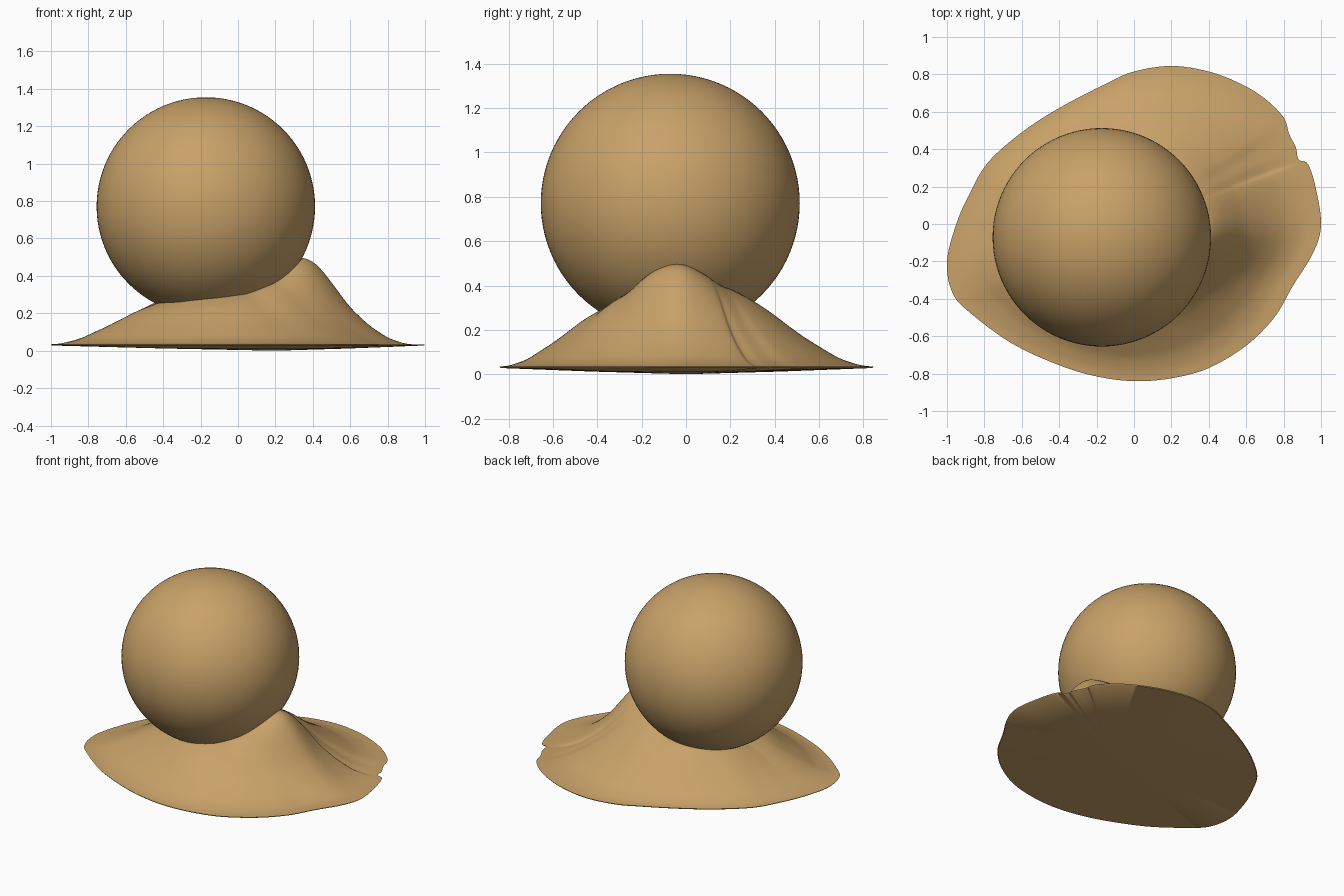
import bpy, bmesh, math
from mathutils import Vector

if "Cube" in bpy.data.objects:
    bpy.data.objects.remove(bpy.data.objects["Cube"])

CX, CY, CZ, R = -0.172, -0.071, 0.771, 0.584   # ball centre and radius

mat = bpy.data.materials.new("tan clay")
mat.diffuse_color = (0.58, 0.36, 0.14, 1)
mat.use_nodes = True
mat.node_tree.nodes["Principled BSDF"].inputs["Base Color"].default_value = mat.diffuse_color


def lerp_table(table, x):
    for (x0, y0), (x1, y1) in zip(table, table[1:]):
        if x <= x1:
            k = max(0, (x - x0) / (x1 - x0))
            return y0 + (y1 - y0) * k
    return table[-1][1]


def smooth_table(table, x, h):
    # box-averaged lookup, rounds the corners of the table
    return sum(lerp_table(table, x + h * (i / 4)) for i in range(-4, 5)) / 9


def closed_spline(pts, n):
    out, m = [], len(pts)
    for i in range(m):
        a, b, c, d = (Vector(pts[(i + k) % m]) for k in (-1, 0, 1, 2))
        for s in range(n):
            t = s / n
            out.append(0.5 * (2 * b + (c - a) * t + (2 * a - 5 * b + 4 * c - d) * t * t
                              + (3 * b - a - 3 * c + d) * t ** 3))
    return out


def finish(obj, angle):
    obj.data.materials.append(mat)
    bpy.ops.object.select_all(action='DESELECT')
    obj.select_set(True)
    bpy.context.view_layer.objects.active = obj
    bpy.ops.object.shade_smooth_by_angle(angle=math.radians(angle))


# ball resting on the mound
bpy.ops.mesh.primitive_uv_sphere_add(segments=96, ring_count=48, radius=R, location=(CX, CY, CZ))
ball = bpy.context.object
ball.name = "ball"
finish(ball, 40)

# irregular base outline, seen from the top
outline = [(1, 0), (.97, .2), (.93, .32), (.88, .345), (.865, .41), (.83, .48), (.8, .57),
           (.7, .67), (.57, .75), (.4, .815), (.2, .845), (0, .815), (-.15, .75), (-.4, .62),
           (-.6, .49), (-.78, .33), (-.88, .16), (-.95, 0), (-1, -.2), (-.97, -.37),
           (-.87, -.48), (-.65, -.64), (-.4, -.755), (-.2, -.815), (0, -.84), (.2, -.825),
           (.4, -.77), (.6, -.65), (.75, -.5), (.85, -.33), (.96, -.15)]

# height of the line where mound meets ball, by angle around the ball
contact = [(-180, .25), (-120, .26), (-75, .285), (-50, .305), (-25, .37), (-8, .47), (4, .505),
           (14, .47), (29, .40), (71, .32), (120, .28), (180, .25)]
# slope profiles from contact line to rim: peak side and elsewhere
steep = [(0, 1), (.07, .98), (.17, .84), (.39, .42), (.55, .21), (.7, .07), (.85, 0), (1, 0)]
gentle = [(0, 1), (.18, .82), (.45, .46), (.73, .13), (.9, .02), (1, 0)]

RIM, STEPS = 0.034, 28
bm = bmesh.new()
rings = [[] for _ in range(STEPS + 2)]
edge = closed_spline(outline, 8)
for p in edge:
    a = math.atan2(p.y - CY, p.x - CX)
    deg = math.degrees(a)
    zc = smooth_table(contact, deg, 5)
    r0 = math.sqrt(R * R - (CZ - zc) ** 2) + 0.004
    start = Vector((CX + r0 * math.cos(a), CY + r0 * math.sin(a)))
    w = math.exp(-(deg / 45) ** 2)
    # lip tucked inside the ball
    rings[0].append(bm.verts.new((CX + (r0 - .05) * math.cos(a), CY + (r0 - .05) * math.sin(a), zc)))
    for j in range(STEPS + 1):
        t = j / STEPS
        f = w * smooth_table(steep, t, .05) + (1 - w) * smooth_table(gentle, t, .05)
        if j == 0:
            f = 1
        if j == STEPS:
            f = 0
        q = start.lerp(p, t)
        rings[j + 1].append(bm.verts.new((q.x, q.y, RIM + (zc - RIM) * f)))

n = len(edge)
for lo, hi in zip(rings, rings[1:]):
    for i in range(n):
        k = (i + 1) % n
        bm.faces.new((lo[i], hi[i], hi[k], lo[k]))

# shallow dished underside
low = [bm.verts.new((0.2 + (v.co.x - 0.2) * .5, v.co.y * .5, 0.012)) for v in rings[-1]]
tip = bm.verts.new((0.2, 0, 0))
under = [bm.verts.new((v.co.x * .995, v.co.y * .995, RIM - .006)) for v in rings[-1]]
for lo, hi in ((rings[-1], under), (under, low)):
    for i in range(n):
        k = (i + 1) % n
        bm.faces.new((lo[i], hi[i], hi[k], lo[k]))
for i in range(n):
    bm.faces.new((low[i], tip, low[(i + 1) % n]))

bmesh.ops.recalc_face_normals(bm, faces=bm.faces)
# open top is hidden in the ball, so make sure the underside points down
bm.normal_update()
if tip.normal.z > 0:
    bmesh.ops.reverse_faces(bm, faces=bm.faces)
me = bpy.data.meshes.new("mound_base")
bm.to_mesh(me)
bm.free()
mound = bpy.data.objects.new("mound_base", me)
bpy.context.collection.objects.link(mound)
finish(mound, 50)
